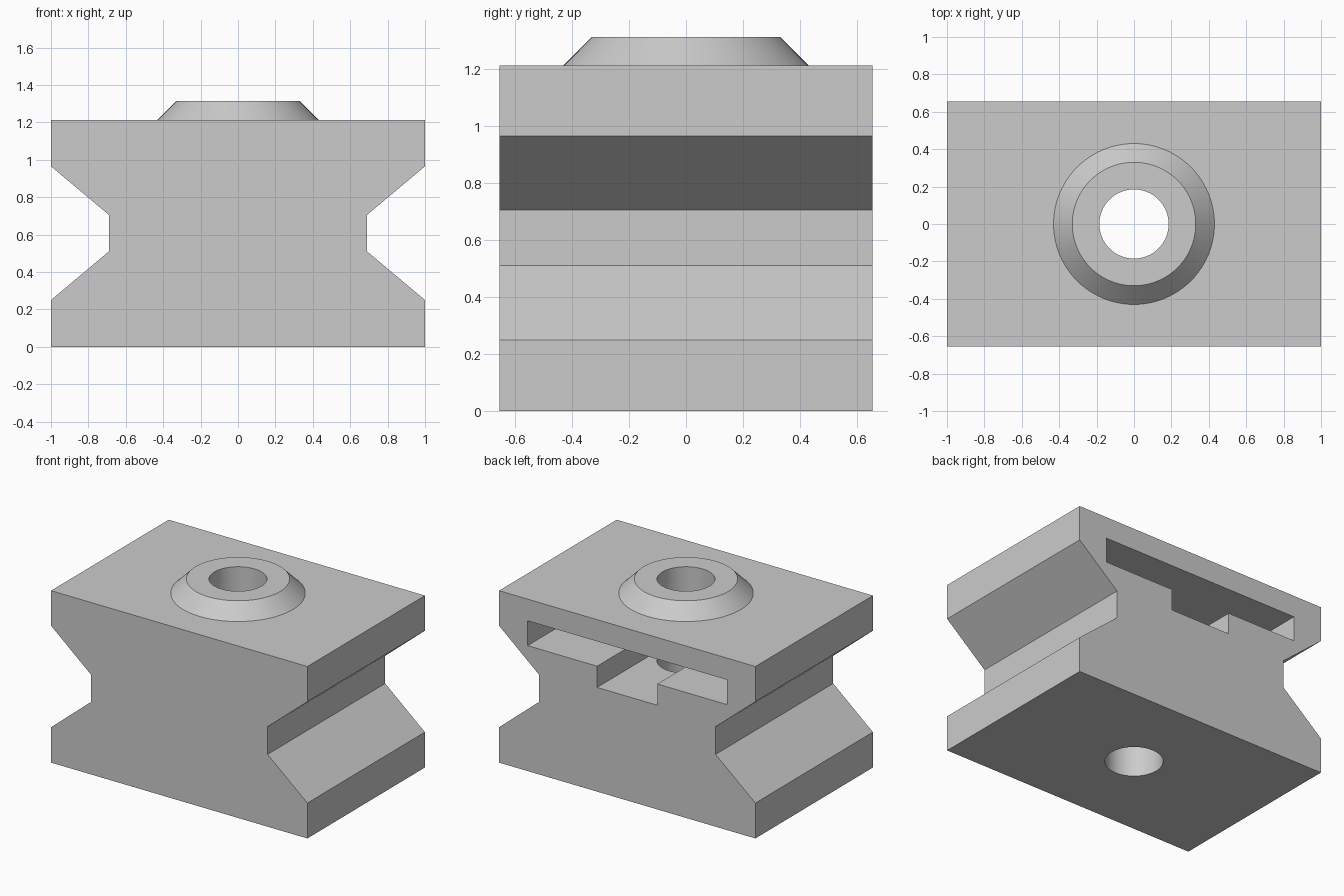
import bpy
import bmesh
from mathutils import Vector

if "Cube" in bpy.data.objects:
    bpy.data.objects.remove(bpy.data.objects["Cube"], do_unlink=True)

grey = bpy.data.materials.new("light grey")
grey.use_nodes = True
colour = (0.6, 0.6, 0.6, 1)
grey.diffuse_color = colour
grey.node_tree.nodes["Principled BSDF"].inputs["Base Color"].default_value = colour

HALF_DEPTH = 0.655
HEIGHT = 1.213


def finish(name, bm):
    bmesh.ops.recalc_face_normals(bm, faces=bm.faces)
    mesh = bpy.data.meshes.new(name)
    bm.to_mesh(mesh)
    bm.free()
    mesh.materials.append(grey)
    obj = bpy.data.objects.new(name, mesh)
    bpy.context.collection.objects.link(obj)
    return obj


def extrude_profile(name, half, y0, y1):
    """Mirror a right-hand (x, z) outline and extrude it along y."""
    outline = half + [(-x, z) for x, z in reversed(half)]
    bm = bmesh.new()
    face = bm.faces.new([bm.verts.new((x, y0, z)) for x, z in outline])
    moved = bmesh.ops.extrude_face_region(bm, geom=[face])["geom"]
    verts = [v for v in moved if isinstance(v, bmesh.types.BMVert)]
    bmesh.ops.translate(bm, verts=verts, vec=Vector((0, y1 - y0, 0)))
    return finish(name, bm)


def cone(name, r_low, r_high, z0, z1):
    bm = bmesh.new()
    bmesh.ops.create_cone(bm, cap_ends=True, segments=96, radius1=r_low,
                          radius2=r_high, depth=z1 - z0)
    bmesh.ops.translate(bm, verts=bm.verts, vec=Vector((0, 0, (z0 + z1) / 2)))
    return finish(name, bm)


def boolean(target, tool, operation):
    mod = target.modifiers.new(tool.name, 'BOOLEAN')
    mod.operation = operation
    mod.solver = 'EXACT'
    mod.object = tool
    bpy.context.view_layer.objects.active = target
    bpy.ops.object.modifier_apply(modifier=mod.name)
    bpy.data.objects.remove(tool, do_unlink=True)


# Block with a tapered groove along each side
block = extrude_profile("grooved_block", [
    (1, 0), (1, 0.25), (0.69, 0.51), (0.69, 0.705), (1, 0.965), (1, HEIGHT)],
    -HALF_DEPTH, HALF_DEPTH)

# Tapered collar on top
boolean(block, cone("collar", 0.44, 0.33, HEIGHT - 0.01, 1.313), 'UNION')

# T-shaped slot entering from the back
boolean(block, extrude_profile("slot_cutter", [
    (0.235, 0.735), (0.235, 0.885), (0.777, 0.885), (0.777, 1.06)],
    -0.4, HALF_DEPTH + 0.1), 'DIFFERENCE')

# Vertical bore right through
boolean(block, cone("bore_cutter", 0.185, 0.185, -0.1, 1.5), 'DIFFERENCE')

# Smooth round walls, sharp corners
bpy.ops.object.select_all(action='DESELECT')
block.select_set(True)
bpy.context.view_layer.objects.active = block
bpy.ops.object.shade_smooth_by_angle(angle=0.52)
